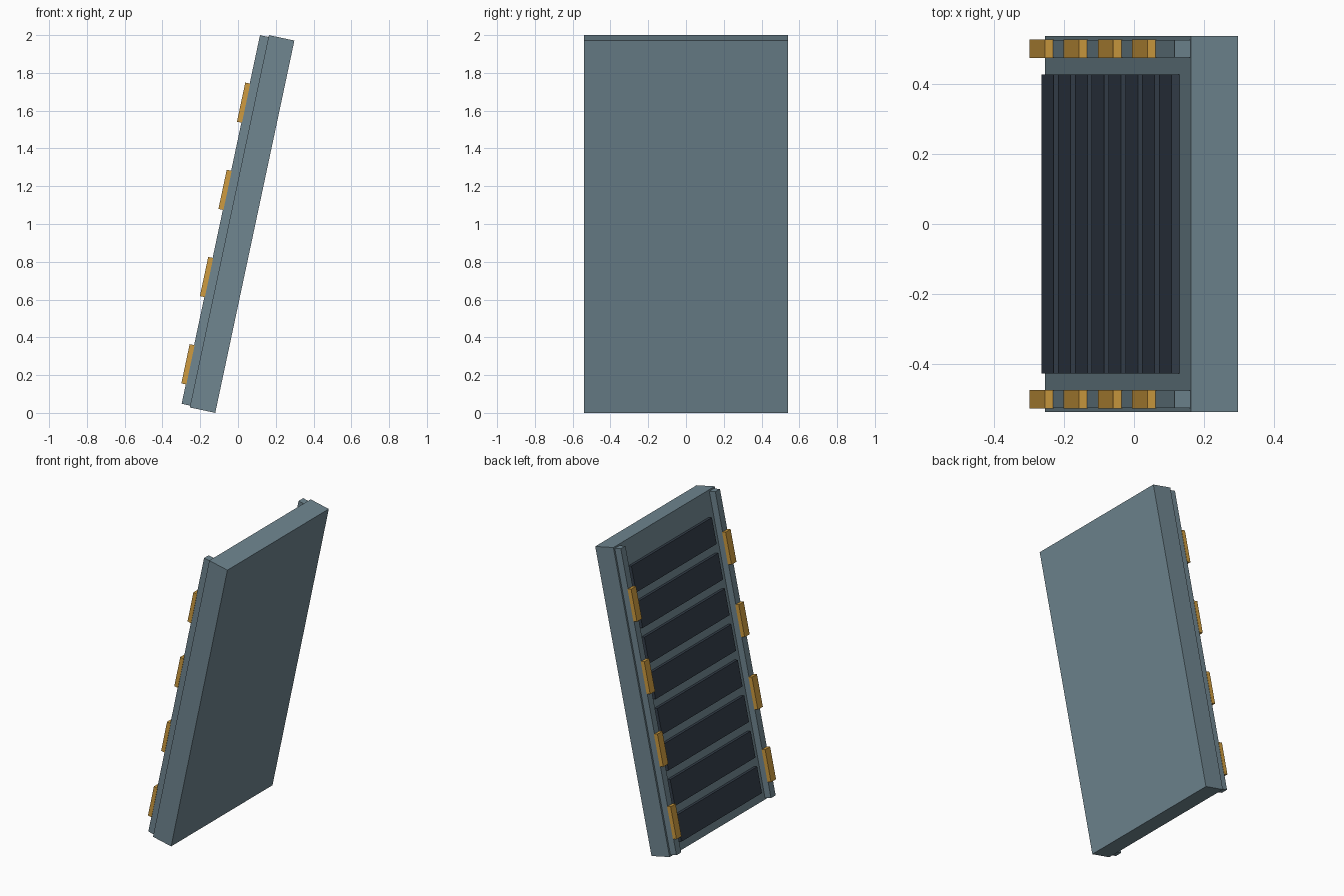
import bpy
from math import radians
from mathutils import Matrix, Vector

old = bpy.data.objects.get("Cube")
if old:
    bpy.data.objects.remove(old, do_unlink=True)


def material(name, rgb):
    m = bpy.data.materials.new(name)
    m.use_nodes = True
    m.diffuse_color = (*rgb, 1)
    m.node_tree.nodes["Principled BSDF"].inputs["Base Color"].default_value = (*rgb, 1)
    return m


STEEL = material("blue grey steel", (0.16, 0.238, 0.28))
DARK = material("dark slate", (0.034, 0.048, 0.068))
AMBER = material("amber", (0.62, 0.33, 0.05))

# Everything is laid out upright, then leaned over about the panel centre
LEAN = Matrix.Translation((0.0215, 0, 1.0)) @ Matrix.Rotation(radians(12), 4, 'Y')


def box(name, x, y, z, mat):
    """Box from (min, max) ranges in the upright panel frame."""
    bpy.ops.mesh.primitive_cube_add(size=1)
    ob = bpy.context.object
    ob.name = name
    ob.data.name = name
    ranges = (x, y, z)
    centre = Vector([(a + b) / 2 for a, b in ranges])
    size = Vector([b - a for a, b in ranges])
    ob.data.transform(Matrix.Translation(centre) @ Matrix.Diagonal(size).to_4x4())
    ob.data.materials.append(mat)
    ob.matrix_world = LEAN
    return ob


BACK = -0.069       # rear face of the slab
RAIL = -0.115       # rear face of the rails

# Main slab
box("panel_slab", (BACK, -BACK), (-0.539, 0.539), (-1.0075, 1.0075), STEEL)

# Rear louvre plates
for i in range(8):
    z = -0.861 + i * 0.2317
    box(f"louvre_{i + 1}", (-0.0925, BACK), (-0.428, 0.428), (z - 0.086, z + 0.086), DARK)

# Side rails, each carrying four amber pads
for side, s in (("left", 1), ("right", -1)):
    def span(a, b):
        return tuple(sorted((s * a, s * b)))
    box(f"{side}_rail", (RAIL, BACK), span(0.478, 0.527), (-0.9975, 0.9975), STEEL)
    for i in range(4):
        z = -0.786 + i * 0.472
        box(f"{side}_pad_{i + 1}", (-0.139, RAIL + 0.003), span(0.476, 0.529),
            (z - 0.106, z + 0.106), AMBER)
